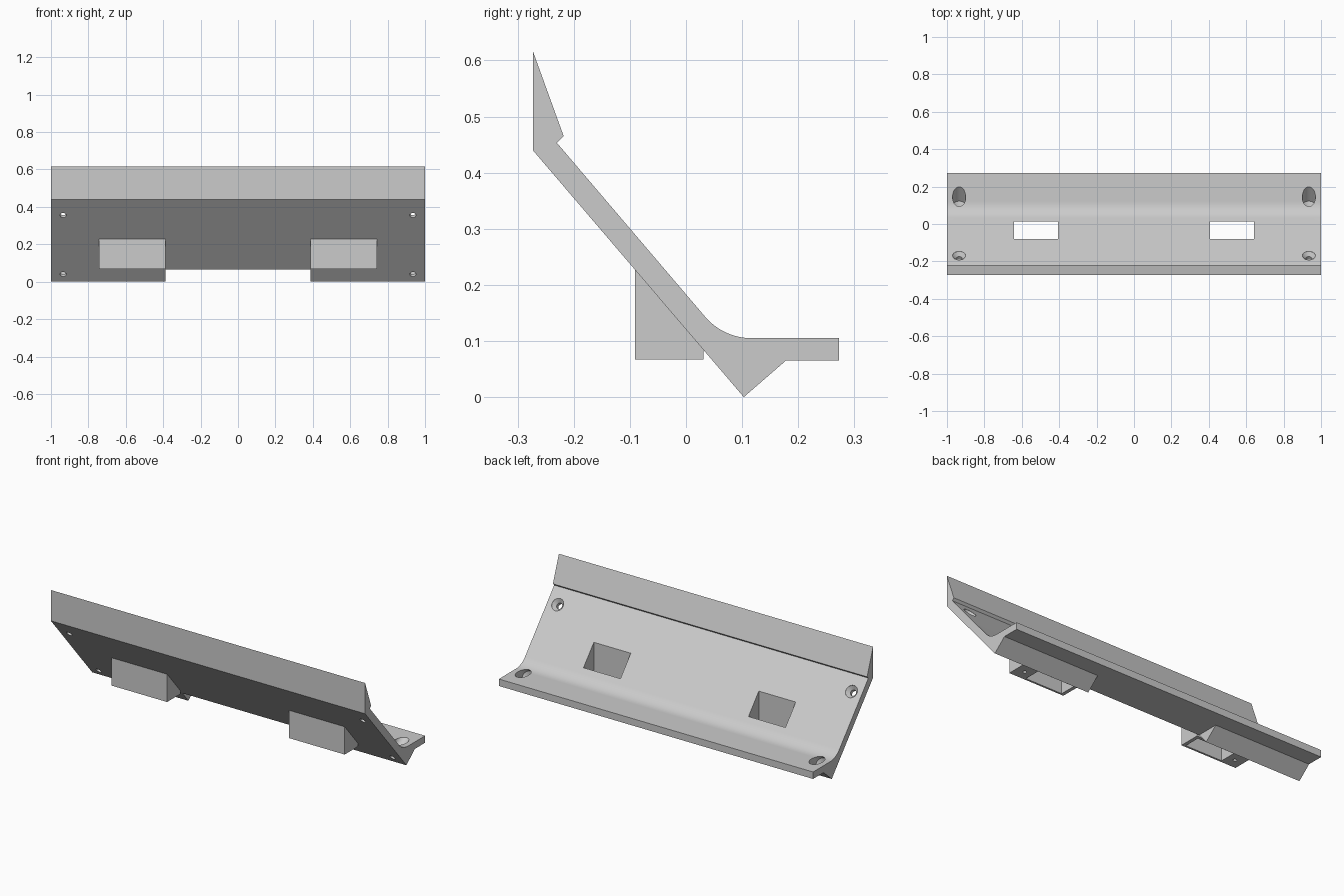
import bpy, bmesh, math
from mathutils import Vector, Matrix

cube = bpy.data.objects.get("Cube")
if cube:
    bpy.data.objects.remove(cube, do_unlink=True)

grey = bpy.data.materials.new("light_grey")
grey.use_nodes = True
grey.diffuse_color = (0.6, 0.6, 0.6, 1)
grey.node_tree.nodes["Principled BSDF"].inputs["Base Color"].default_value = (0.6, 0.6, 0.6, 1)


def finish(name, bm):
    bmesh.ops.recalc_face_normals(bm, faces=bm.faces)
    mesh = bpy.data.meshes.new(name)
    bm.to_mesh(mesh)
    bm.free()
    mesh.materials.append(grey)
    obj = bpy.data.objects.new(name, mesh)
    bpy.context.collection.objects.link(obj)
    return obj


def extrude(name, profile, x0, x1):
    """Prism from a (y, z) profile running along x."""
    bm = bmesh.new()
    face = bm.faces.new([bm.verts.new((x0, y, z)) for y, z in profile])
    new = bmesh.ops.extrude_face_region(bm, geom=[face])["geom"]
    verts = [v for v in new if isinstance(v, bmesh.types.BMVert)]
    bmesh.ops.translate(bm, verts=verts, vec=(x1 - x0, 0, 0))
    return finish(name, bm)


def rect(y0, y1, z0, z1):
    return [(y0, z0), (y1, z0), (y1, z1), (y0, z1)]


def lathe(name, steps, base, axis, sides=32):
    """Solid of revolution from (distance, radius) steps along an axis."""
    bm = bmesh.new()
    rings = [[bm.verts.new((r * math.cos(a), r * math.sin(a), d))
              for a in (2 * math.pi * i / sides for i in range(sides))]
             for d, r in steps]
    for low, high in zip(rings, rings[1:]):
        for i in range(sides):
            j = (i + 1) % sides
            bm.faces.new((low[i], low[j], high[j], high[i]))
    bm.faces.new(rings[0])
    bm.faces.new(rings[-1])
    turn = axis.to_track_quat('Z', 'Y').to_matrix().to_4x4()
    bm.transform(Matrix.Translation(base) @ turn)
    return finish(name, bm)


def combine(target, tool, operation):
    mod = target.modifiers.new("combine", 'BOOLEAN')
    mod.operation = operation
    mod.solver = 'EXACT'
    mod.object = tool
    bpy.context.view_layer.objects.active = target
    bpy.ops.object.modifier_apply(modifier=mod.name)
    bpy.data.objects.remove(tool, do_unlink=True)


# Bracket body: sloping plate, upper lip, rounded inner corner, flange and keel
slope = math.atan2(0.44, 0.376)
radius = 0.109
center = (0.117, 0.105 + radius)
arc = [(center[0] - radius * math.sin(a), center[1] - radius * math.cos(a))
       for a in (slope * i / 12 for i in range(13))]
body = extrude("bracket_body", [
    (-0.273, 0.617), (-0.273, 0.44), (0.103, 0), (0.178, 0.065),
    (0.273, 0.065), (0.273, 0.105)] + arc + [(-0.23, 0.453), (-0.218, 0.465)], -1, 1)

# Keel is missing in the middle
combine(body, extrude("keel_gap", rect(0, 0.2, -0.1, 0.065), -0.3875, 0.3875), 'DIFFERENCE')

normal = Vector((0, math.sin(slope), math.cos(slope)))
for side in (-1, 1):
    def span(inner, outer):
        return sorted((side * inner, side * outer))

    # Socket block under the plate, with its square opening and pilot hole
    block = [(-0.091, 0.067), (0.031, 0.067), (0.031, 0.1), (-0.091, 0.25)]
    combine(body, extrude("socket_block", block, *span(0.3875, 0.7425)), 'UNION')
    combine(body, extrude("socket_opening", rect(-0.08, 0.014, -0.1, 0.5),
                          *span(0.4075, 0.6425)), 'DIFFERENCE')
    combine(body, lathe("pilot_hole", [(0, 0.01), (0.1, 0.01)],
                        Vector((side * 0.69, -0.033, 0.03)), Vector((0, 0, 1)), 16), 'DIFFERENCE')

    # Countersunk screw holes square to the plate
    for y, z in ((-0.2, 0.355), (0.069, 0.04)):
        steps = [(-0.03, 0.0165), (0.02, 0.0165), (0.04, 0.035), (0.16, 0.035)]
        combine(body, lathe("screw_hole", steps, Vector((side * 0.935, y, z)), normal),
                'DIFFERENCE')

# Smooth the rounded parts, keep the edges crisp
bpy.ops.object.select_all(action='DESELECT')
body.select_set(True)
bpy.context.view_layer.objects.active = body
bpy.ops.object.shade_smooth_by_angle(angle=math.radians(25))
